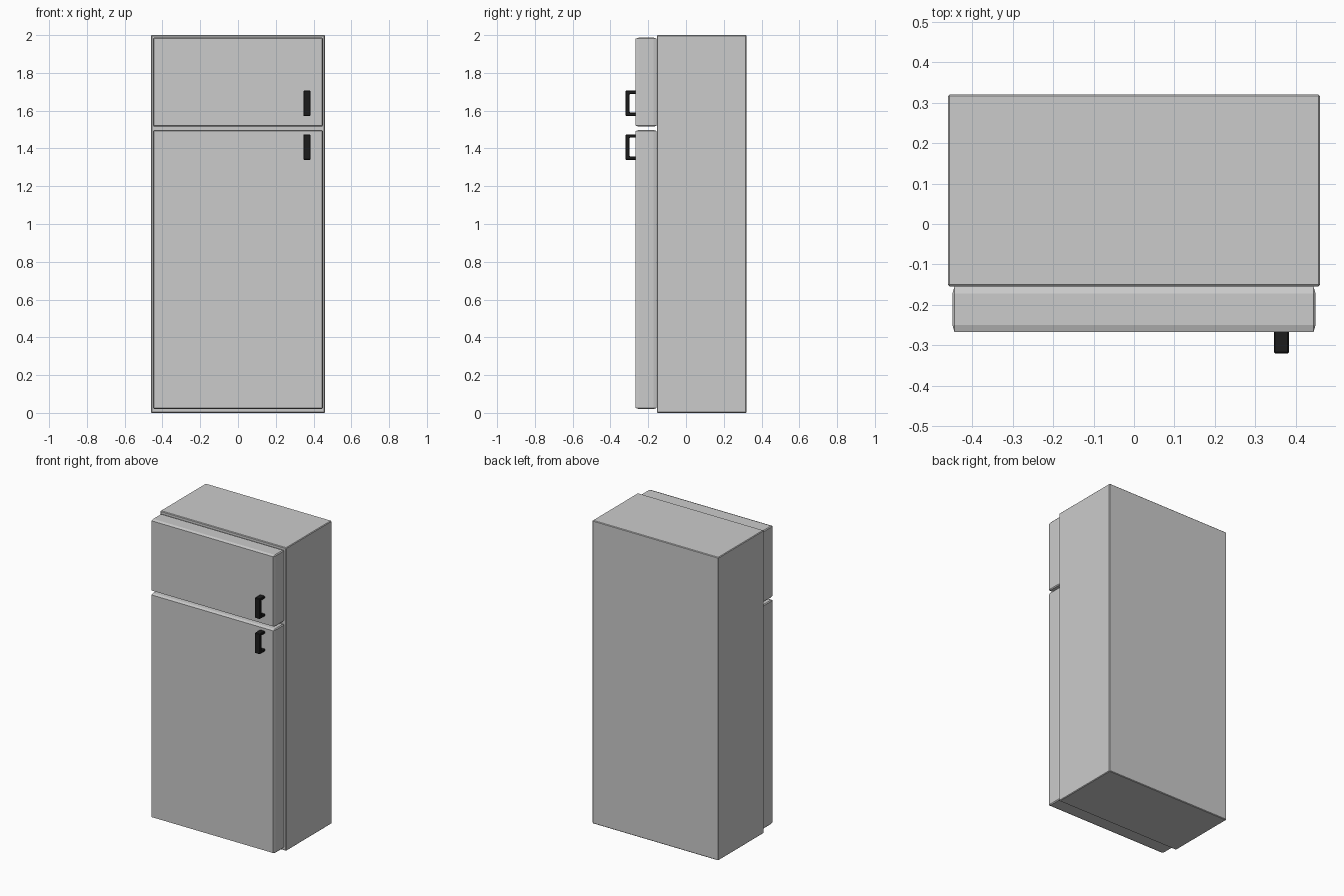
import bpy, bmesh
from mathutils import Vector

if "Cube" in bpy.data.objects:
    bpy.data.objects.remove(bpy.data.objects["Cube"])

black = bpy.data.materials.new("black")
black.diffuse_color = (0.012, 0.012, 0.012, 1)
black.use_nodes = True
black.node_tree.nodes["Principled BSDF"].inputs["Base Color"].default_value = black.diffuse_color


def finish(bm, name, mat=None):
    bmesh.ops.recalc_face_normals(bm, faces=bm.faces[:])
    me = bpy.data.meshes.new(name)
    bm.to_mesh(me)
    bm.free()
    ob = bpy.data.objects.new(name, me)
    bpy.context.collection.objects.link(ob)
    if mat:
        me.materials.append(mat)
    return ob


def bevelled_box(name, lo, hi, chamfer):
    """Box from lo to hi with a separate chamfer size along each axis."""
    lo, hi, c = Vector(lo), Vector(hi), Vector(chamfer)
    bm = bmesh.new()
    bmesh.ops.create_cube(bm, size=1)
    for v in bm.verts:
        v.co = Vector([v.co[i] * (hi[i] - lo[i]) / c[i] for i in range(3)])
    bmesh.ops.bevel(bm, geom=bm.edges[:], offset=1, segments=1,
                    profile=0.5, affect='EDGES')
    for v in bm.verts:
        v.co = Vector([v.co[i] * c[i] for i in range(3)]) + (lo + hi) / 2
    return finish(bm, name)


def handle(name, z0, z1):
    """C-shaped pull: side profile extruded across x, then softened."""
    back, inner, front, t = -0.264, -0.298, -0.32, 0.017
    profile = [(back, z0), (front, z0), (front, z1), (back, z1),
               (back, z1 - t), (inner, z1 - t), (inner, z0 + t), (back, z0 + t)]
    bm = bmesh.new()
    face = bm.faces.new([bm.verts.new((0.346, y, z)) for y, z in profile])
    new = bmesh.ops.extrude_face_region(bm, geom=[face])["geom"]
    bmesh.ops.translate(bm, vec=(0.037, 0, 0),
                        verts=[g for g in new if isinstance(g, bmesh.types.BMVert)])
    ob = finish(bm, name, black)
    mod = ob.modifiers.new("bevel", 'BEVEL')
    mod.width = 0.003
    mod.segments = 1


# cabinet
bevelled_box("cabinet", (-0.46, -0.154, 0), (0.46, 0.32, 2), (0.004, 0.004, 0.004))

# doors, with chamfers that are deeper front to back
for name, z0, z1 in (("fridge_door", 0.02, 1.498), ("freezer_door", 1.515, 1.987)):
    bevelled_box(name, (-0.449, -0.267, z0), (0.449, -0.155, z1), (0.005, 0.017, 0.006))

# handles
handle("fridge_handle", 1.34, 1.474)
handle("freezer_handle", 1.572, 1.706)
